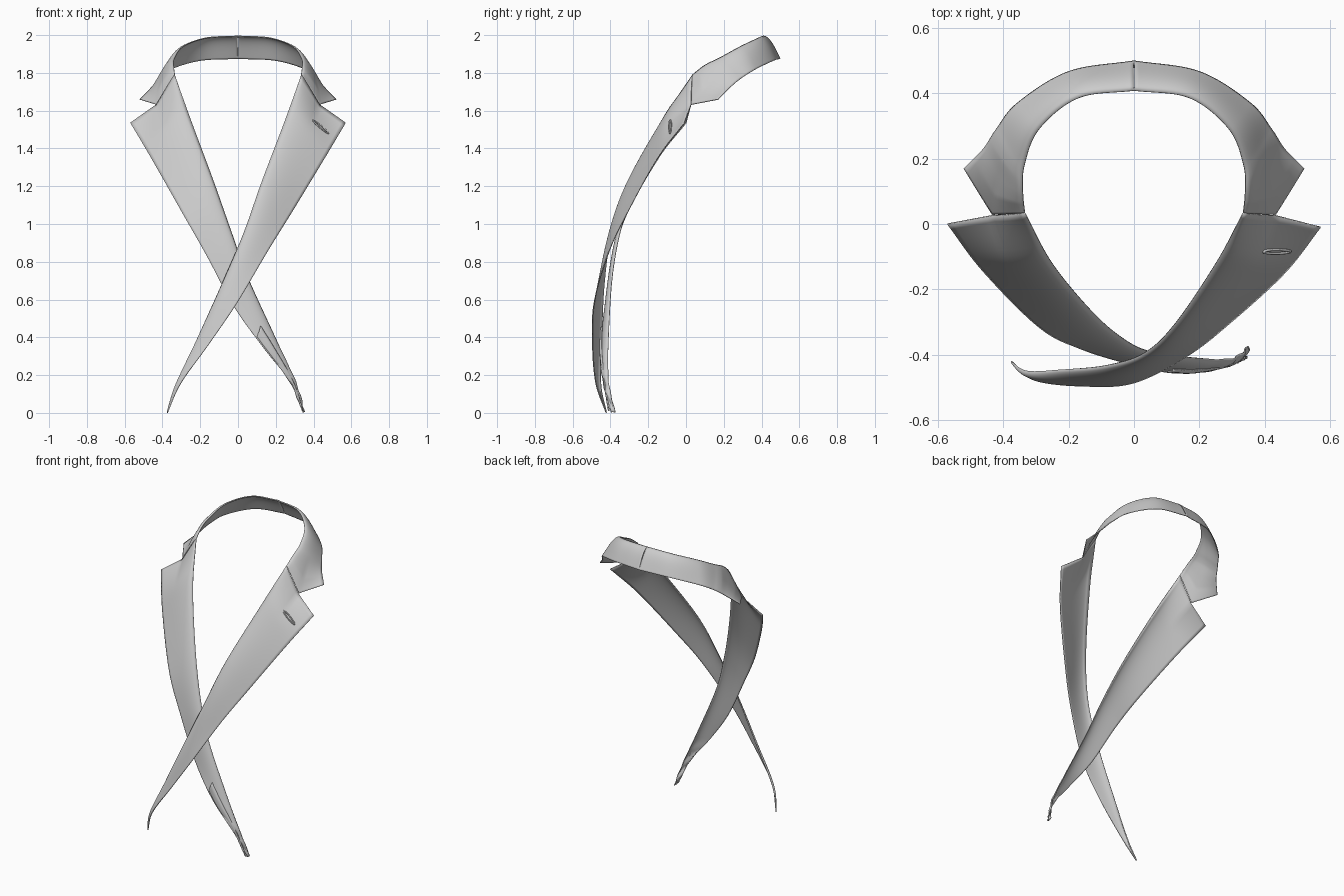
import bpy, bmesh, math
from mathutils import Vector

if "Cube" in bpy.data.objects:
    bpy.data.objects.remove(bpy.data.objects["Cube"])


def spline(pts, t):
    """Point at t (0..1) on a smooth curve through pts."""
    p = [Vector(q) for q in pts]
    p = [2 * p[0] - p[1]] + p + [2 * p[-1] - p[-2]]
    n = len(pts) - 1
    i = min(int(t * n), n - 1)
    f = t * n - i
    a, b, c, d = p[i:i + 4]
    return 0.5 * (2 * b + (c - a) * f + (2 * a - 5 * b + 4 * c - d) * f * f
                  + (3 * b - a - 3 * c + d) * f ** 3)


def cloth(name, fold, outer, notch=None, bulge=0.02, rows=72, cols=16,
          decay=0.12, wiggle=0.0, mirror=False, taper=True):
    """Loft a rolled strip of cloth between a fold rail and an outer rail."""
    bm = bmesh.new()
    grid = []
    shift = Vector((0, 0, 0))
    if notch:
        shift = Vector(notch) - (Vector(fold[0]) + Vector(outer[0])) / 2
    for r in range(rows + 1):
        t = r / rows
        a, b = spline(fold, t), spline(outer, t)
        lo, hi = max(t - 0.01, 0), min(t + 0.01, 1)
        tan = spline(fold, hi) - spline(fold, lo) + spline(outer, hi) - spline(outer, lo)
        nor = tan.cross(b - a).normalized()
        mid = (a + b) / 2
        if nor.dot(Vector((mid.x, mid.y, 0))) < 0:
            nor = -nor
        amount = bulge * ((1 - t) ** 0.4 if taper else 1)
        amount *= 0.25 + 0.75 * min(1, t / 0.1) if notch else 1
        row = []
        for c in range(cols + 1):
            u = c / cols
            p = a.lerp(b, u) + nor * amount * math.sin(math.pi * u ** 0.6)
            p += shift * (1 - abs(2 * u - 1)) * max(0, 1 - t / decay) ** 1.3
            k = max(0, t - 0.72) / 0.28
            p += nor * wiggle * k * math.sin(t * 75 + u * 4)
            row.append(bm.verts.new(p))
        grid.append(row)
    for r in range(rows):
        for c in range(cols):
            bm.faces.new((grid[r][c], grid[r + 1][c], grid[r + 1][c + 1], grid[r][c + 1]))
    bmesh.ops.recalc_face_normals(bm, faces=bm.faces)
    me = bpy.data.meshes.new(name)
    bm.to_mesh(me)
    bm.free()
    ob = bpy.data.objects.new(name, me)
    bpy.context.collection.objects.link(ob)
    if mirror:
        m = ob.modifiers.new("Mirror", "MIRROR")
        m.use_clip = True
    s = ob.modifiers.new("Thickness", "SOLIDIFY")
    s.thickness, s.offset = 0.005, 0
    bpy.ops.object.select_all(action='DESELECT')
    ob.select_set(True)
    bpy.context.view_layer.objects.active = ob
    bpy.ops.object.shade_smooth_by_angle(angle=math.radians(40))
    return ob


# Collar wrapping round the neck (half, mirrored)
cloth("collar",
      [(.335, .035, 1.79), (.34, .1, 1.84), (.335, .18, 1.88), (.29, .29, 1.94),
       (.17, .385, 1.985), (0, .408, 1.995)],
      [(.52, .17, 1.66), (.46, .23, 1.72), (.42, .29, 1.77), (.355, .37, 1.82),
       (.2, .465, 1.865), (0, .498, 1.875)],
      notch=(.43, .03, 1.63), bulge=0.015, decay=0.3, mirror=True, taper=False)

# Front lapel, crossing over the other
right = cloth("right_lapel",
      [(.335, .035, 1.79), (.25, -.12, 1.55), (.125, -.305, 1.22), (.03, -.395, .95),
       (-.085, -.432, .68), (-.22, -.445, .38), (-.325, -.45, .15), (-.375, -.42, 0)],
      [(.57, -.01, 1.535), (.46, -.15, 1.35), (.29, -.305, 1.07), (.16, -.405, .86),
       (0, -.485, .59), (-.15, -.495, .37), (-.30, -.478, .16), (-.37, -.425, .005)],
      notch=(.43, .03, 1.63))

# Under lapel, with a crumpled lower end
cloth("left_lapel",
      [(-.335, .035, 1.79), (-.25, -.12, 1.55), (-.135, -.26, 1.24), (-.04, -.345, .97),
       (.05, -.39, .72), (.2, -.41, .39), (.3, -.41, .17), (.35, -.375, .003)],
      [(-.57, 0, 1.535), (-.46, -.145, 1.35), (-.29, -.315, 1.05), (-.165, -.38, .83),
       (-.02, -.425, .56), (.127, -.455, .355), (.27, -.44, .17), (.345, -.395, .003)],
      notch=(-.43, .03, 1.63), wiggle=0.005)

# Loose turned edge at the end of the under lapel
cloth("left_lapel_turned_edge",
      [(.12, -.445, .46), (.2, -.445, .33), (.29, -.43, .17), (.345, -.405, .01)],
      [(.10, -.45, .40), (.17, -.455, .31), (.275, -.435, .165), (.34, -.41, .01)],
      bulge=0.006, rows=30, cols=6, wiggle=0.004)

# Stitched buttonhole following the lapel surface
bpy.context.view_layer.update()
curve = bpy.data.curves.new("buttonhole", "CURVE")
curve.dimensions = '3D'
curve.bevel_depth, curve.bevel_resolution = 0.004, 2
line = curve.splines.new('POLY')
count = 32
line.points.add(count - 1)
line.use_cyclic_u = True
along, side = Vector((.765, 0, -.645)), Vector((.645, 0, .765))
for i in range(count):
    ang = 2 * math.pi * i / count
    p = Vector((.438, -2, 1.515)) + along * .053 * math.cos(ang) + side * .006 * math.sin(ang)
    hit, loc, nor, _ = right.ray_cast(p, Vector((0, 1, 0)))
    y = loc.y - .003 if hit else -.07
    line.points[i].co = (p.x, y, p.z, 1)
ob = bpy.data.objects.new("buttonhole", curve)
bpy.context.collection.objects.link(ob)
